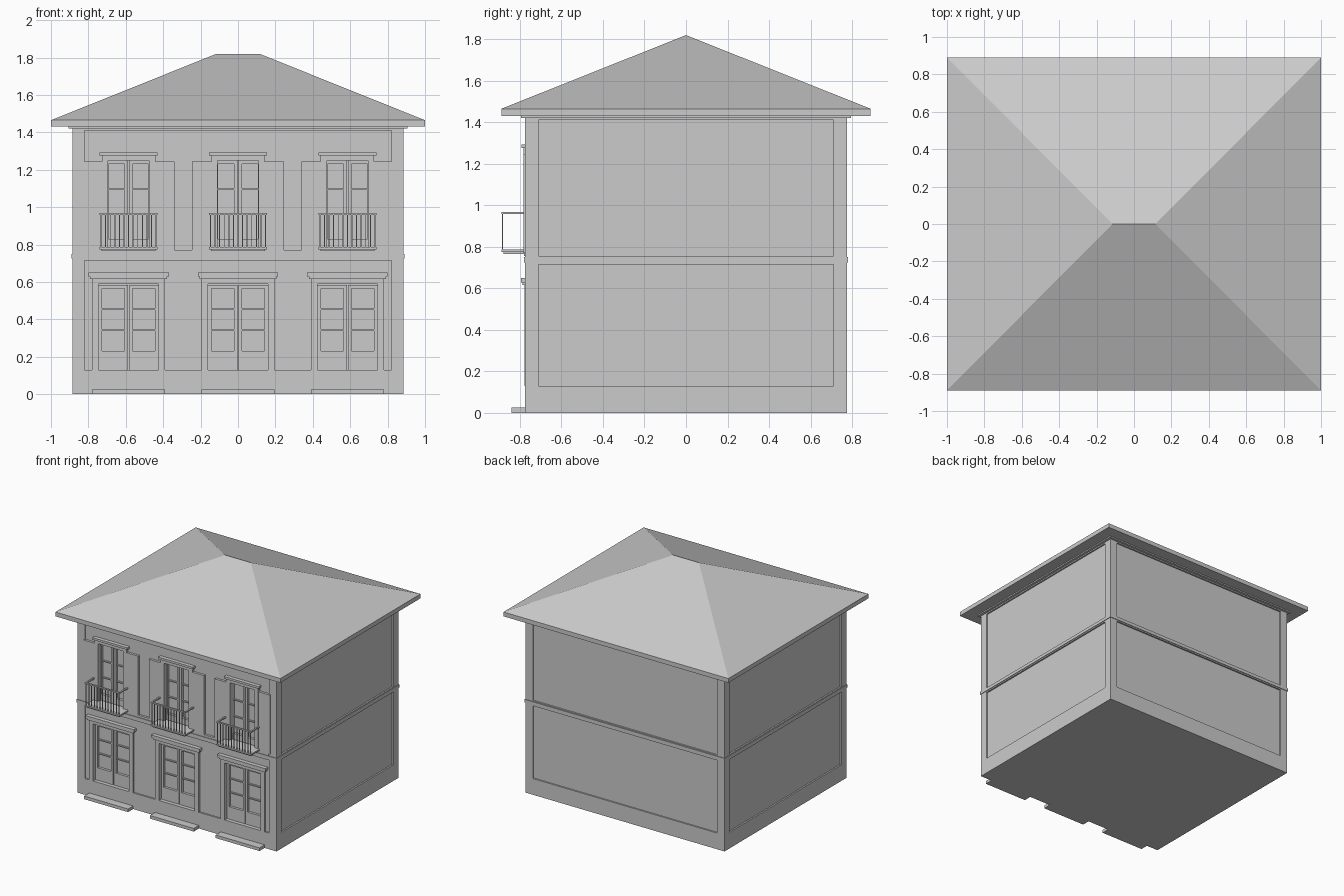
import bpy, bmesh

if "Cube" in bpy.data.objects:
    bpy.data.objects.remove(bpy.data.objects["Cube"])

stone = bpy.data.materials.new("pale_grey")
stone.diffuse_color = (0.6, 0.6, 0.6, 1)
stone.use_nodes = True
stone.node_tree.nodes["Principled BSDF"].inputs["Base Color"].default_value = stone.diffuse_color

W, D = 0.885, 0.775      # outer half sizes of the house
REC = 0.012              # depth of the wall panels
BAYS = (-0.585, 0, 0.585)


def make(name, boxes):
    """One object from boxes given as (x0, x1, y0, y1, z0, z1)."""
    bm = bmesh.new()
    for x0, x1, y0, y1, z0, z1 in boxes:
        verts = bmesh.ops.create_cube(bm, size=1)["verts"]
        for v in verts:
            v.co = (x1 if v.co.x > 0 else x0,
                    y1 if v.co.y > 0 else y0,
                    z1 if v.co.z > 0 else z0)
    me = bpy.data.meshes.new(name)
    bm.to_mesh(me)
    bm.free()
    me.materials.append(stone)
    ob = bpy.data.objects.new(name, me)
    bpy.context.collection.objects.link(ob)
    return ob


def ring(over, z0, z1):
    return (-W - over, W + over, -D - over, D + over, z0, z1)


# Recessed wall core with door and window openings
core = make("wall_core", [ring(-REC, 0.05, 1.42)])
holes = []
for x in BAYS:
    holes.append((x - 0.16, x + 0.16, -1, -D + 0.05, 0.13, 0.59))
    holes.append((x - 0.125, x + 0.125, -1, -D + 0.05, 0.77, 1.25))
cutter = make("opening_cutter", holes)
cutter.hide_render = True
cutter.hide_viewport = True
cut = core.modifiers.new("openings", "BOOLEAN")
cut.object = cutter
cut.solver = "EXACT"

# Raised plinth, corner strips, floor band and stepped cornice
make("plinth", [ring(0, 0, 0.13)])
make("corner_strips", [(sx * W - 0.0325 - sx * 0.0325, sx * W + 0.0325 - sx * 0.0325,
                        sy * D - 0.0325 - sy * 0.0325, sy * D + 0.0325 - sy * 0.0325, 0.1, 1.42)
                       for sx in (-1, 1) for sy in (-1, 1)])
make("floor_band", [ring(0, 0.715, 0.755), ring(0.005, 0.725, 0.75)])
make("front_sill_band", [(-0.82, 0.82, -D - 0.006, -D + 0.03, 0.755, 0.77)])
make("cornice", [ring(0, 1.41, 1.43), ring(0.02, 1.42, 1.435)])

# Hipped roof on a thin eaves slab
bm = bmesh.new()
low, eave = [[bm.verts.new((x, y, z)) for x, y in
              ((-1, -0.89), (1, -0.89), (1, 0.89), (-1, 0.89))] for z in (1.43, 1.465)]
left, right = bm.verts.new((-0.115, 0, 1.82)), bm.verts.new((0.115, 0, 1.82))
bm.faces.new(low[::-1])
for i in range(4):
    j = (i + 1) % 4
    bm.faces.new((low[i], low[j], eave[j], eave[i]))
bm.faces.new((eave[0], eave[1], right, left))
bm.faces.new((eave[1], eave[2], right))
bm.faces.new((eave[2], eave[3], left, right))
bm.faces.new((eave[3], eave[0], left))
me = bpy.data.meshes.new("roof")
bm.to_mesh(me)
bm.free()
me.materials.append(stone)
bpy.context.collection.objects.link(bpy.data.objects.new("roof", me))


def surround(x, inner, outer, z0, z1, top, y):
    """Two jambs and a head around an opening."""
    return [(x - outer, x - inner, y, -D + 0.03, z0, top),
            (x + inner, x + outer, y, -D + 0.03, z0, top),
            (x - inner, x + inner, y, -D + 0.03, z1, top)]


def leaves(x, half, z0, z1, bars, kick):
    """Pair of glazed leaves: stiles, rails and thin glazing bars."""
    y0, y1 = -D + 0.03, -D + 0.055
    out = []
    for a, b in ((x - half, x - 0.003), (x + 0.003, x + half)):
        out += [(a, a + 0.018, y0, y1, z0, z1), (b - 0.018, b, y0, y1, z0, z1),
                (a, b, y0, y1, z1 - 0.02, z1), (a, b, y0, y1, z0, z0 + kick)]
        for k in range(1, bars + 1):
            z = z0 + kick + (z1 - z0 - kick - 0.02) * k / (bars + 1)
            out.append((a, b, y0 + 0.006, y1, z - 0.004, z + 0.004))
    return out


for i, x in enumerate(BAYS, 1):
    # Ground floor door, surround, lintel and step
    make(f"door_surround_{i}", surround(x, 0.16, 0.195, 0.13, 0.59, 0.625, -D - 0.003))
    make(f"door_leaves_{i}", leaves(x, 0.16, 0.13, 0.585, 2, 0.1))
    make(f"door_lintel_{i}", [(x - 0.205, x + 0.205, -D - 0.012, -D + 0.03, 0.615, 0.632),
                              (x - 0.215, x + 0.215, -D - 0.02, -D + 0.03, 0.628, 0.65)])
    make(f"door_step_{i}", [(x - 0.195, x + 0.195, -0.84, -D + 0.02, 0, 0.025)])

    # Upper window, surround, lintel and open shutters
    make(f"window_surround_{i}", surround(x, 0.11, 0.143, 0.77, 1.25, 1.277, -D - 0.008))
    make(f"window_leaves_{i}", leaves(x, 0.125, 0.77, 1.25, 2, 0.06))
    make(f"window_lintel_{i}", [(x - 0.155, x + 0.155, -D - 0.018, -D + 0.03, 1.275, 1.292)])
    make(f"shutters_{i}", [(x + s * 0.194 - 0.051, x + s * 0.194 + 0.051,
                            -D - 0.007, -D + 0.03, 0.77, 1.245) for s in (-1, 1)])

    # Balcony slab, hand rail and balusters
    make(f"balcony_slab_{i}", [(x - 0.145, x + 0.145, -0.88, -D + 0.02, 0.765, 0.78),
                               (x - 0.155, x + 0.155, -0.89, -D + 0.02, 0.775, 0.787)])
    make(f"balcony_rail_{i}", [(x - 0.155, x + 0.155, -0.89, -0.878, 0.958, 0.968)] +
         [(x + s * 0.149 - 0.006, x + s * 0.149 + 0.006, -0.89, -D + 0.01, 0.958, 0.968)
          for s in (-1, 1)])
    make(f"balusters_{i}", [(x + k * 0.0245 - 0.0025, x + k * 0.0245 + 0.0025,
                             -0.887, -0.882, 0.78, 0.96) for k in range(-6, 7)])
